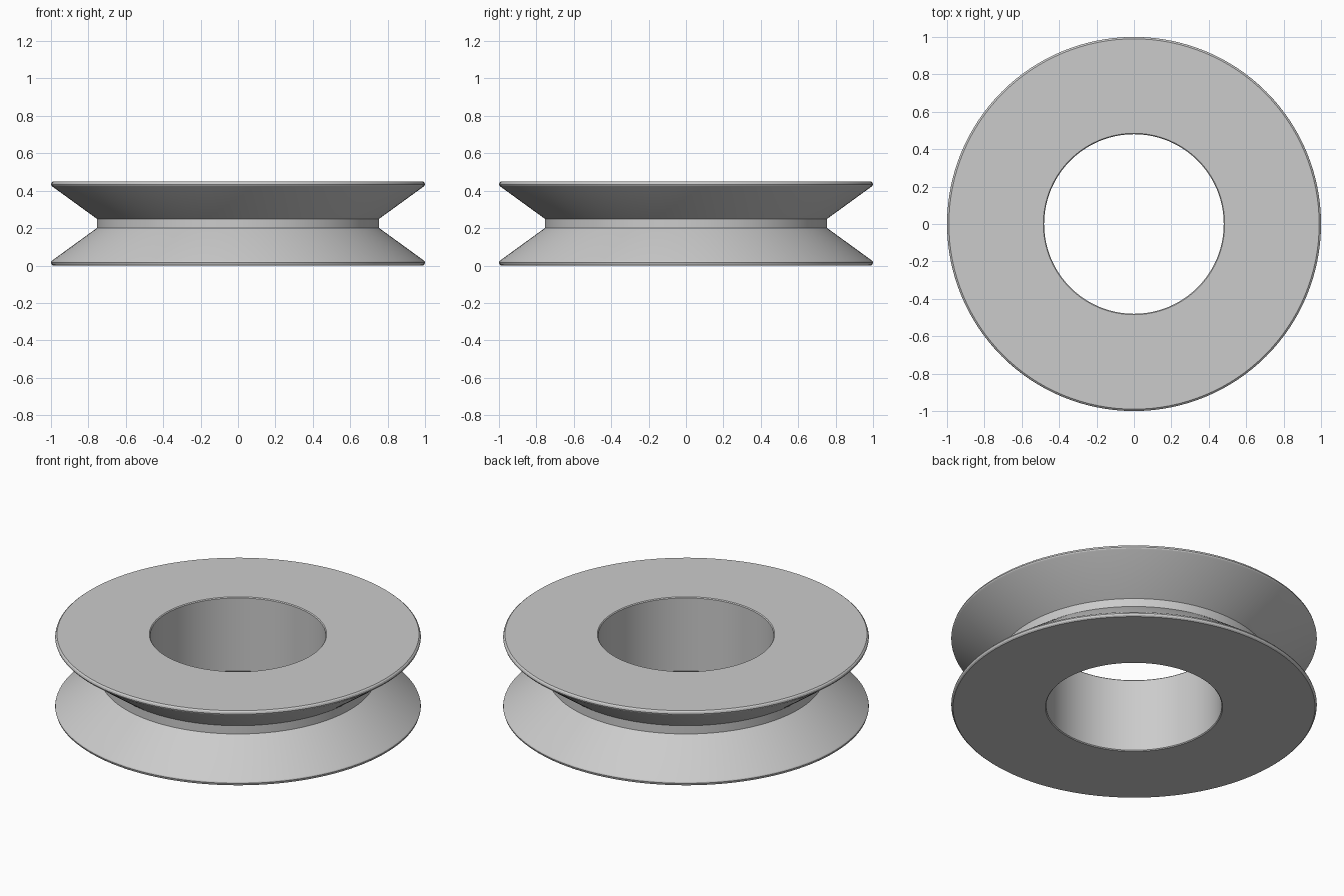
import bpy, bmesh, math

cube = bpy.data.objects.get("Cube")
if cube:
    bpy.data.objects.remove(cube, do_unlink=True)

HEIGHT = 0.45
SEGMENTS = 128

# Plain grey material
grey = bpy.data.materials.new("plain_grey")
grey.use_nodes = True
colour = (0.6, 0.6, 0.6, 1)
grey.diffuse_color = colour
grey.node_tree.nodes["Principled BSDF"].inputs["Base Color"].default_value = colour

# Upper half of the cross-section: groove floor, flared flange, rounded rim, bore
upper = [(0.755, 0.25), (0.992, 0.422), (0.998, 0.428), (1.0, 0.434),
         (0.997, 0.444), (0.99, HEIGHT), (0.485, HEIGHT), (0.48, 0.445)]
lower = [(r, HEIGHT - z) for r, z in reversed(upper)]
profile = upper + lower

# Revolve the closed cross-section around z
bm = bmesh.new()
rings = []
for i in range(SEGMENTS):
    a = math.tau * i / SEGMENTS
    rings.append([bm.verts.new((r * math.cos(a), r * math.sin(a), z)) for r, z in profile])
count = len(profile)
for i, ring in enumerate(rings):
    following = rings[(i + 1) % SEGMENTS]
    for j in range(count):
        k = (j + 1) % count
        bm.faces.new((ring[j], ring[k], following[k], following[j]))
bmesh.ops.recalc_face_normals(bm, faces=bm.faces)

mesh = bpy.data.meshes.new("grooved_wheel")
bm.to_mesh(mesh)
bm.free()
mesh.materials.append(grey)
wheel = bpy.data.objects.new("grooved_wheel", mesh)
bpy.context.collection.objects.link(wheel)

# Smooth round surfaces, sharp profile corners
bpy.ops.object.select_all(action="DESELECT")
wheel.select_set(True)
bpy.context.view_layer.objects.active = wheel
bpy.ops.object.shade_smooth_by_angle(angle=math.radians(25))
